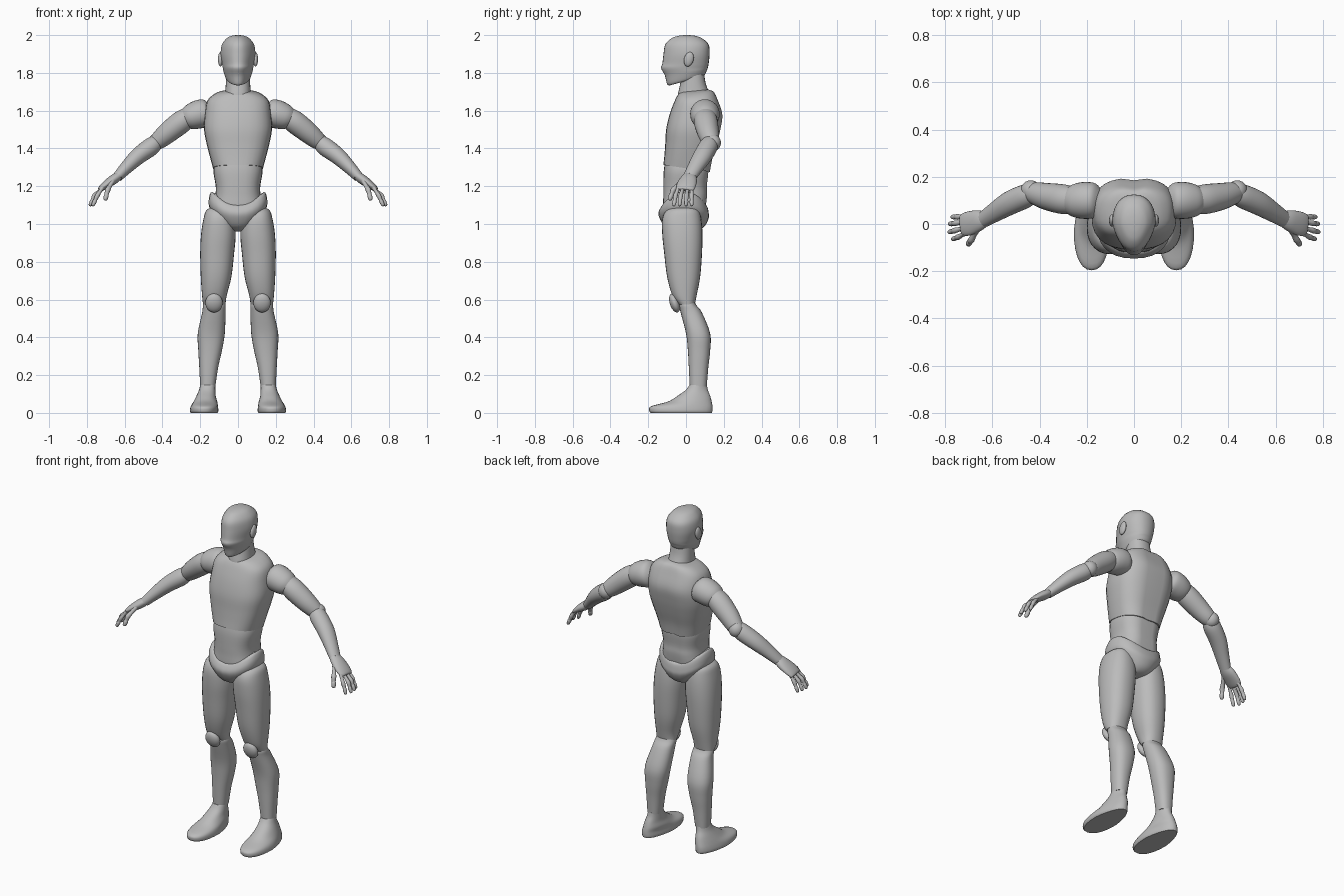
import bpy, bmesh, math
from mathutils import Vector, Matrix

SEG = 28
grey = bpy.data.materials.new("plain grey")
grey.diffuse_color = (0.5, 0.5, 0.5, 1)


def finish(name, bm, mirror=False):
    bmesh.ops.recalc_face_normals(bm, faces=bm.faces)
    me = bpy.data.meshes.new(name)
    bm.to_mesh(me)
    bm.free()
    me.materials.append(grey)
    me.shade_smooth()
    me.set_sharp_from_angle(angle=math.radians(40))
    ob = bpy.data.objects.new(name, me)
    bpy.context.collection.objects.link(ob)
    if mirror:
        ob.modifiers.new("mirror", 'MIRROR').use_mirror_merge = False
    return ob


def skin(name, rings, mirror=False, steps=4):
    """Smooth surface through rings of points, closed at both ends."""
    rows = []
    for i in range(len(rings) - 1):
        p0, p1 = rings[max(i - 1, 0)], rings[i]
        p2, p3 = rings[i + 1], rings[min(i + 2, len(rings) - 1)]
        for k in range(steps):
            t = k / steps
            rows.append([b + 0.5 * t * ((c - a) + t * ((2 * a - 5 * b + 4 * c - d)
                         + t * (3 * (b - c) + d - a)))
                         for a, b, c, d in zip(p0, p1, p2, p3)])
    rows.append(rings[-1])
    bm = bmesh.new()
    vs = [[bm.verts.new(p) for p in r] for r in rows]
    n = len(rows[0])
    for a, b in zip(vs, vs[1:]):
        for j in range(n):
            bm.faces.new((a[j], a[(j + 1) % n], b[(j + 1) % n], b[j]))
    bm.faces.new(vs[0])
    bm.faces.new(vs[-1])
    return finish(name, bm, mirror)


def power(v, e):
    return math.copysign(abs(v) ** (2 / e), v)


def level(z, x0, x1, y0, y1, tilt=0, lift=0, e=2.3, pinch=0, groove=0):
    """Horizontal section: x and y limits, forward tilt, raised sides."""
    pts = []
    for j in range(SEG):
        a = 2 * math.pi * j / SEG
        c, s = power(math.cos(a), e), power(math.sin(a), e)
        k = 1 - abs(pinch) * max(0, -s if pinch > 0 else s)
        x = (x0 + x1) / 2 + (x1 - x0) / 2 * c * k
        y = (y0 + y1) / 2 + (y1 - y0) / 2 * s
        if s > 0:
            y -= groove * math.exp(-(x / 0.03) ** 2)
        pts.append(Vector((x, y, z + tilt * y + lift * c * c)))
    return pts


def body(name, rows, **kw):
    """Central part from rows of z, half width, front, back, tilt, lift."""
    return skin(name, [level(r[0], -r[1], r[1], *r[2:], **kw) for r in rows])


def limb(name, path, seg=SEG, steps=4):
    """Mirrored tube along x, y, z, thickness, width."""
    rings = []
    for i, (x, y, z, a, b) in enumerate(path):
        t = (Vector(path[min(i + 1, len(path) - 1)][:3]) - Vector(path[max(i - 1, 0)][:3])).normalized()
        v = Vector((0, 1, 0))
        v = (v - t * v.dot(t)).normalized()
        u = v.cross(t)
        rings.append([Vector((x, y, z)) + u * a * math.cos(2 * math.pi * j / seg)
                      + v * b * math.sin(2 * math.pi * j / seg) for j in range(seg)])
    return skin(name, rings, True, steps)


def ball(name, at, size, rot=(0, 0, 0)):
    bm = bmesh.new()
    m = Matrix.Translation(at)
    for ang, ax in zip(rot, "XYZ"):
        m = m @ Matrix.Rotation(math.radians(ang), 4, ax)
    bmesh.ops.create_uvsphere(bm, u_segments=24, v_segments=14, radius=1,
                              matrix=m @ Matrix.Diagonal((*size, 1)))
    return finish(name, bm, True)


# head, ears and neck
body("head", [(1.757, .05, -.085, .085, .27), (1.765, .062, -.10, .10, .25),
              (1.80, .075, -.112, .11, .12), (1.825, .08, -.132, .115),
              (1.85, .085, -.125, .12), (1.90, .092, -.119, .125),
              (1.95, .085, -.110, .12), (1.983, .06, -.077, .085),
              (1.996, .035, -.04, .05), (2.0, .01, -.005, .015)], pinch=.3)
ball("ear", (.093, .015, 1.872), (.013, .025, .039), (-15, 0, 0))
body("neck", [(1.81, .06, -.03, .095), (1.75, .064, -.03, .103),
              (1.69, .068, -.043, .12, .1), (1.655, .075, -.045, .13, .2)])

# torso
body("chest", [(1.70, .07, -.03, .125, .1), (1.685, .12, -.045, .15, .1),
               (1.65, .162, -.062, .17, .05), (1.58, .176, -.087, .195),
               (1.50, .18, -.105, .185), (1.42, .165, -.11, .165),
               (1.35, .147, -.115, .142, -.06), (1.295, .132, -.12, .13, -.15)],
     e=2.6, groove=.01)
body("abdomen", [(1.34, .12, -.108, .115), (1.28, .13, -.118, .122), (1.2, .118, -.12, .114),
                 (1.15, .12, -.12, .115), (1.08, .13, -.12, .105), (1.04, .10, -.10, .09)],
     e=2.6, groove=.008)
body("pelvis", [(1.10, .138, -.118, .10, 0, .07), (1.09, .148, -.132, .113, 0, .07),
                (1.06, .155, -.146, .12, 0, .065), (1.03, .148, -.14, .12, 0, .05),
                (.99, .10, -.115, .10, 0, .02), (.968, .06, -.08, .07),
                (.96, .03, -.05, .03)])


# legs
def leg(name, rows, **kw):
    return skin(name, [level(*r, **kw) for r in rows], True)


leg("thigh", [(1.095, .07, .12, -.05, .03), (1.075, .035, .165, -.10, .065),
              (1.03, .02, .182, -.125, .08), (.95, .012, .195, -.126, .087),
              (.85, .02, .2, -.116, .085), (.72, .035, .197, -.10, .075),
              (.62, .06, .19, -.072, .056), (.575, .066, .185, -.04, .047)])
ball("knee", (.127, -.06, .582), (.046, .026, .052), (18, 0, 0))
leg("shin", [(.60, .075, .175, -.025, .04), (.57, .066, .185, -.035, .055),
             (.53, .066, .19, -.028, .085), (.42, .07, .213, .0, .128),
             (.33, .085, .21, .01, .128), (.24, .105, .205, .015, .118),
             (.14, .12, .2, .02, .11)])
leg("foot", [(0, .108, .25, -.188, .137), (.012, .104, .255, -.195, .14),
             (.035, .106, .25, -.185, .14), (.06, .11, .235, -.095, .136),
             (.09, .118, .22, -.045, .128), (.12, .12, .207, -.003, .116),
             (.147, .12, .2, .018, .111)], pinch=-.25)

# arms
limb("shoulder", [(.14, .10, 1.60, .04, .04), (.165, .10, 1.59, .072, .072),
                  (.21, .10, 1.58, .075, .078), (.255, .10, 1.565, .066, .07),
                  (.283, .103, 1.555, .05, .053)])
limb("upper_arm", [(.25, .10, 1.575, .05, .055), (.30, .105, 1.54, .06, .063),
                   (.37, .117, 1.485, .056, .057), (.42, .13, 1.442, .047, .047),
                   (.445, .135, 1.422, .036, .036)])
ball("elbow", (.437, .142, 1.43), (.043, .043, .045))
limb("forearm", [(.425, .132, 1.44, .036, .038), (.46, .118, 1.41, .048, .05),
                 (.53, .087, 1.358, .044, .05), (.59, .05, 1.30, .035, .042),
                 (.637, .02, 1.25, .027, .035)])

# hands
limb("palm", [(.628, .022, 1.258, .022, .032), (.66, .014, 1.235, .026, .045),
              (.70, .002, 1.207, .021, .051), (.727, -.004, 1.186, .015, .046),
              (.733, -.005, 1.18, .008, .038)])


def finger(name, a, b, c, r):
    a, b, c = map(Vector, (a, b, c))
    path = [(a, 1), (a.lerp(b, .5), .85), (b, 1.1), (b.lerp(c, .4), .85),
            (b.lerp(c, .55), 1), (b.lerp(c, .9), .8), (c, .3)]
    limb(name, [(*p, r * s, r * s) for p, s in path], 12, 3)


for i, (y, dy, tip) in enumerate([(.03, .0, .772), (.008, -.008, .783),
                                  (-.017, -.018, .785), (-.041, -.024, .770)]):
    finger("finger_%d" % (i + 1), (.718, y, 1.192), (tip - .025, y + dy * .6, 1.15),
           (tip, y + dy, 1.095), .011)
finger("thumb", (.665, -.025, 1.225), (.69, -.068, 1.18), (.703, -.088, 1.125), .013)
